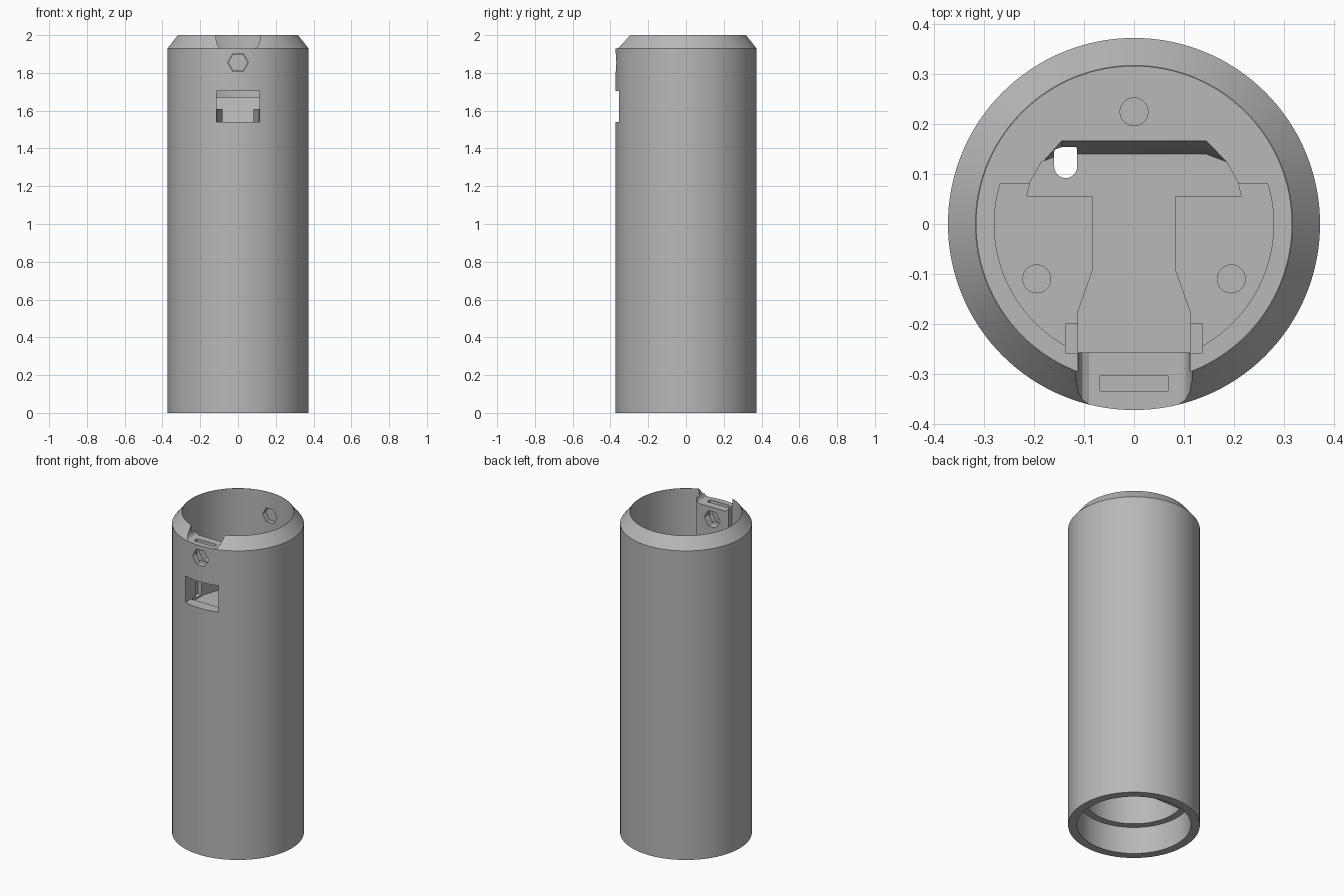
import bpy, bmesh, math

if "Cube" in bpy.data.objects:
    bpy.data.objects.remove(bpy.data.objects["Cube"])

grey = bpy.data.materials.new("plain_grey")
grey.use_nodes = True
grey.diffuse_color = (0.48, 0.48, 0.48, 1)
grey.node_tree.nodes["Principled BSDF"].inputs["Base Color"].default_value = (0.48, 0.48, 0.48, 1)


def prism(name, pts, lo, hi, axis="z", taper=None):
    """Extrude a flat outline between lo and hi along z or y; taper moves the low end."""
    bm = bmesh.new()
    rings = []
    for level in (lo, hi):
        ring = []
        for a, b in pts:
            if taper and level == lo:
                a, b = taper(a, b)
            ring.append(bm.verts.new((a, b, level) if axis == "z" else (a, level, b)))
        rings.append(ring)
        bm.faces.new(ring)
    n = len(pts)
    for i in range(n):
        j = (i + 1) % n
        bm.faces.new((rings[0][i], rings[0][j], rings[1][j], rings[1][i]))
    bmesh.ops.recalc_face_normals(bm, faces=bm.faces)
    mesh = bpy.data.meshes.new(name)
    bm.to_mesh(mesh)
    bm.free()
    ob = bpy.data.objects.new(name, mesh)
    bpy.context.collection.objects.link(ob)
    mesh.materials.append(grey)
    return ob


def circle(r, n, cx=0, cy=0, start=0, sweep=math.tau):
    steps = n if sweep == math.tau else n + 1
    return [(cx + r * math.cos(start + sweep * i / n),
             cy + r * math.sin(start + sweep * i / n)) for i in range(steps)]


def rect(x, lo, hi):
    return [(-x, lo), (x, lo), (x, hi), (-x, hi)]


# Outer sleeve with a chamfered top
R, BORE = 0.373, 0.316
body = prism("tube_body", circle(R, 128), 0, 1.93)
bm = bmesh.new()
bm.from_mesh(body.data)
top = max(bm.faces, key=lambda f: f.calc_center_median().z)
new = bmesh.ops.extrude_discrete_faces(bm, faces=[top])["faces"][0]
for v in new.verts:
    v.co.x *= 0.318 / R
    v.co.y *= 0.318 / R
    v.co.z = 2
bm.to_mesh(body.data)
bm.free()


def combine(tool, operation="DIFFERENCE"):
    tool.hide_render = True
    mod = body.modifiers.new(tool.name, "BOOLEAN")
    mod.operation = operation
    mod.solver = "EXACT"
    mod.object = tool
    bpy.context.view_layer.objects.active = body
    bpy.ops.object.modifier_apply(modifier=mod.name)
    bpy.data.objects.remove(tool)


# Upper bore and the screw block on its front wall
combine(prism("upper_bore", circle(BORE, 128), 1.67, 2.1))
combine(prism("screw_block", rect(0.112, -0.34, -0.258), 1.69, 1.96), "UNION")

# Stepped floor: side pockets, then a deeper T-shaped channel with a sloping back
a0 = math.asin(0.08 / 0.28)
half_disc = circle(0.28, 64, start=math.pi - a0, sweep=math.pi + 2 * a0)
combine(prism("side_pockets", half_disc, 1.61, 1.685))
half = [(0.112, -0.3), (0.112, -0.175), (0.082, -0.09), (0.082, 0.055),
        (0.215, 0.055), (0.208, 0.085), (0.185, 0.125), (0.145, 0.17)]
channel = half + [(-x, y) for x, y in reversed(half)]
combine(prism("t_channel", channel, 1.52, 1.688,
              taper=lambda x, y: (x, y - 0.03 if y > 0.16 else y)))
combine(prism("cross_slot", rect(0.137, -0.259, -0.2), 1.53, 1.687))

# Blind screw holes in the floor
for x, y in ((0, 0.225), (-0.195, -0.11), (0.195, -0.11)):
    combine(prism("screw_hole", circle(0.028, 32, x, y), 1.56, 1.72))

# Front window, rim notch, nut slot and hexagonal holes
combine(prism("front_window", rect(0.113, 1.54, 1.705), -0.42, -0.23, "y"))
side = [(0.09, 1.93), (0.103, 1.937), (0.111, 1.952), (0.116, 1.975), (0.116, 2.1)]
combine(prism("rim_notch", side + [(-x, z) for x, z in reversed(side)], -0.42, -0.24, "y"))
combine(prism("nut_slot", rect(0.068, -0.335, -0.305), 1.8, 1.95))
combine(prism("front_hex_hole", circle(0.055, 6, 0, 1.855), -0.42, -0.22, "y"))
combine(prism("back_hex_pocket", circle(0.05, 6, 0, 1.855), 0.28, 0.345, "y"))

# Lower recess, long lower chamber and the cable hole
combine(prism("lower_recess", circle(0.322, 128), -0.1, 0.17))
combine(prism("lower_chamber", half_disc, 0.1, 1.3))
capsule = (circle(0.023, 12, -0.137, 0.145, 0, math.pi)
           + circle(0.023, 12, -0.137, 0.115, math.pi, math.pi))
combine(prism("cable_hole", capsule, 0.1, 1.6))

# Smooth walls, crisp edges
bpy.context.view_layer.update()
body.select_set(True)
bpy.context.view_layer.objects.active = body
bpy.ops.object.shade_smooth_by_angle(angle=math.radians(25))
